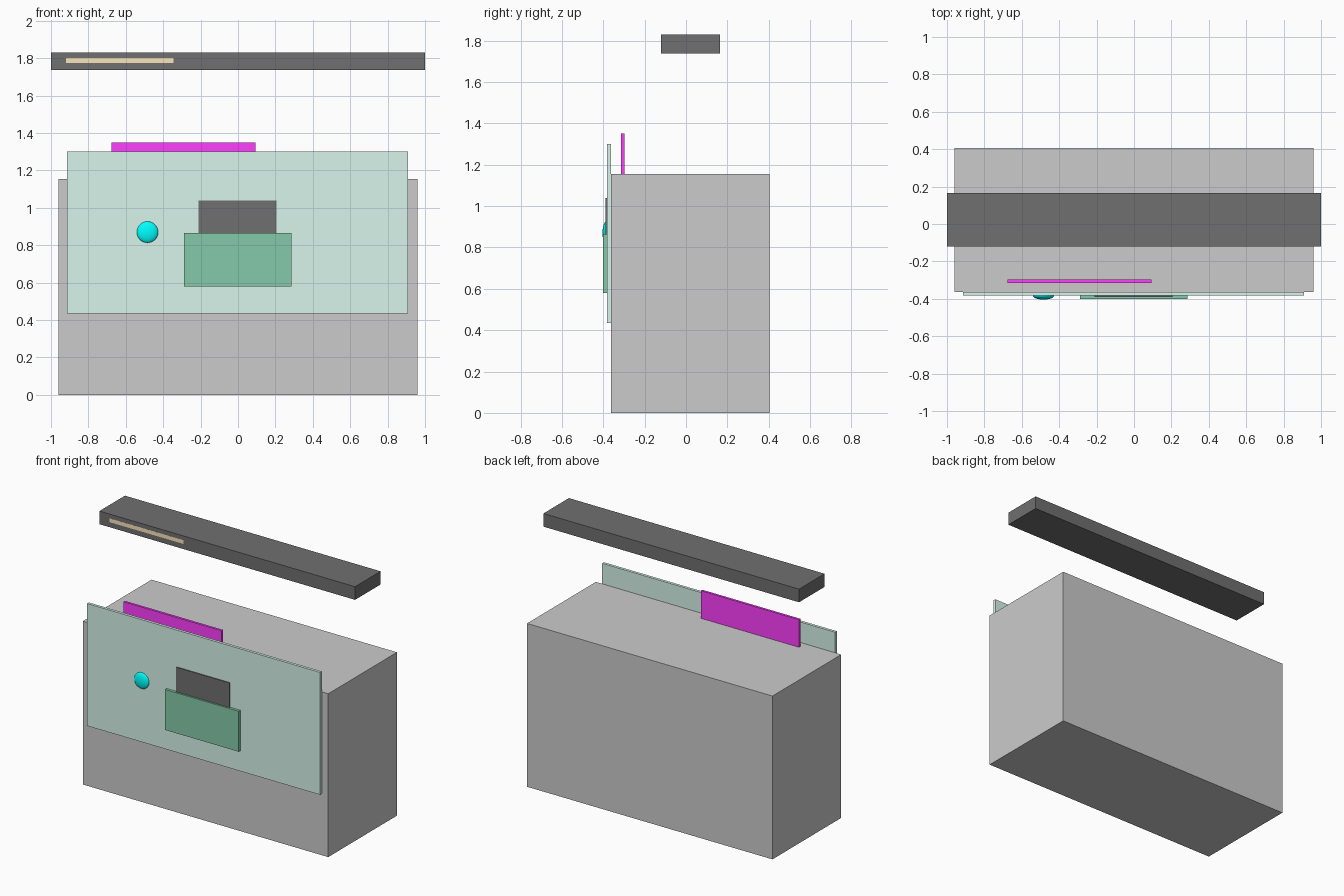
import bpy
import bmesh
import math
from mathutils import Matrix

if "Cube" in bpy.data.objects:
    bpy.data.objects.remove(bpy.data.objects["Cube"])


def material(name, rgb):
    m = bpy.data.materials.new(name)
    m.diffuse_color = (*rgb, 1)
    m.use_nodes = True
    m.node_tree.nodes["Principled BSDF"].inputs["Base Color"].default_value = m.diffuse_color
    return m


def add_object(name, bm, mat=None):
    mesh = bpy.data.meshes.new(name)
    bm.to_mesh(mesh)
    bm.free()
    ob = bpy.data.objects.new(name, mesh)
    bpy.context.collection.objects.link(ob)
    if mat:
        mesh.materials.append(mat)
    return ob


def box(name, x, y, z, mat=None):
    """Box from (min, max) ranges, origin at its centre."""
    bm = bmesh.new()
    size = [r[1] - r[0] for r in (x, y, z)]
    bmesh.ops.create_cube(bm, size=1, matrix=Matrix.Diagonal((*size, 1)))
    ob = add_object(name, bm, mat)
    ob.location = [(r[0] + r[1]) / 2 for r in (x, y, z)]
    return ob


black = material("black", (0.16, 0.16, 0.16))
mint = material("mint", (0.69, 0.91, 0.83))
green = material("green", (0.23, 0.59, 0.40))
magenta = material("magenta", (1.0, 0.05, 1.0))
cyan = material("cyan", (0.0, 1.0, 1.0))
tan = material("tan", (0.95, 0.78, 0.50))

# Counter body and front panel
box("counter_body", (-0.96, 0.96), (-0.363, 0.405), (0, 1.155))
box("front_panel", (-0.913, 0.91), (-0.383, -0.363), (0.435, 1.30), mint)

# Upright sign standing on the counter
box("counter_sign", (-0.675, 0.093), (-0.315, -0.298), (1.155, 1.35), magenta)

# Dark plate and the green plate in front of it
box("dark_plate", (-0.212, 0.207), (-0.39, -0.383), (0.80, 1.04), black)
box("green_plate", (-0.29, 0.287), (-0.402, -0.383), (0.58, 0.866), green)

# Floating canopy with a light strip flush in its front face
box("canopy", (-1, 1), (-0.12, 0.165), (1.737, 1.83), black)
strip = box("light_strip", (-0.92, 0.92), (-0.1197, -0.11), (1.773, 1.80), tan)
strip.rotation_euler.z = math.radians(0.05)

# Flattened round knob on the panel
bm = bmesh.new()
bmesh.ops.create_uvsphere(bm, u_segments=32, v_segments=16, radius=1)
for f in bm.faces:
    f.smooth = True
knob = add_object("round_knob", bm, cyan)
knob.scale = (0.057, 0.021, 0.057)
knob.location = (-0.484, -0.383, 0.87)
